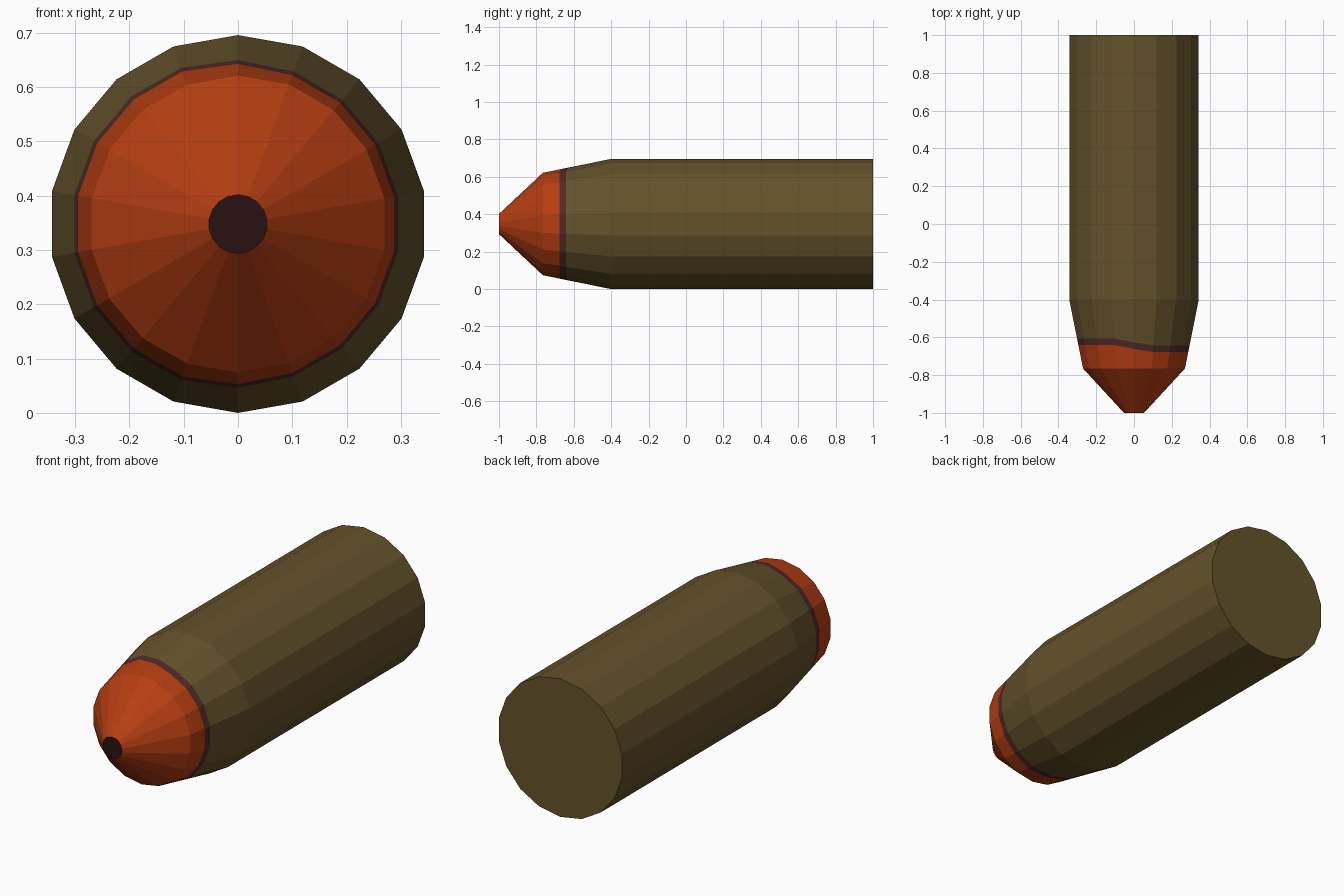
import bpy, bmesh, math

if "Cube" in bpy.data.objects:
    bpy.data.objects.remove(bpy.data.objects["Cube"])

SIDES = 18
R, R_SHOULDER, R_TIP = 0.348, 0.274, 0.054
Y_TIP, Y_SHOULDER, Y_BODY, Y_BACK = -1.0, -0.765, -0.4, 1.0


def material(name, rgb):
    """Flat colour from sRGB 0-255 values."""
    m = bpy.data.materials.new(name)
    m.diffuse_color = [((c / 255 + 0.055) / 1.055) ** 2.4 for c in rgb] + [1]
    m.use_nodes = True
    m.node_tree.nodes["Principled BSDF"].inputs["Base Color"].default_value = m.diffuse_color
    return m


mats = [material("olive casing", (100, 82, 42)),
        material("dark red band", (80, 42, 40)),
        material("orange nose", (182, 62, 18)),
        material("dark tip", (42, 17, 17))]
OLIVE, BAND, ORANGE, TIP = range(4)

bm = bmesh.new()


def taper_radius(y):
    t = (y - Y_SHOULDER) / (Y_BODY - Y_SHOULDER)
    return R_SHOULDER + t * (R - R_SHOULDER)


def ring(y_of, r_of):
    """Ring of vertices round the y axis, first vertex at the top."""
    verts = []
    for i in range(SIDES):
        a = 2 * math.pi * i / SIDES
        y = y_of(math.sin(a))
        r = r_of(y)
        verts.append(bm.verts.new((r * math.sin(a), y, R + r * math.cos(a))))
    return verts


def paint_edge(y):
    """Painted edge sits slightly further back on the left half."""
    return lambda s: y + (0.036 if s < -0.01 else 0.0 if s > 0.2 else 0.015)


# rings from the tip to the back
rings = [ring(lambda s: Y_TIP, lambda y: R_TIP),
         ring(lambda s: Y_SHOULDER, lambda y: R_SHOULDER),
         ring(paint_edge(-0.677), taper_radius),
         ring(paint_edge(-0.642), taper_radius),
         ring(lambda s: Y_BODY, lambda y: R),
         ring(lambda s: Y_BACK, lambda y: R)]

# walls, one colour per section
for a, b, mat in zip(rings, rings[1:], (ORANGE, ORANGE, BAND, OLIVE, OLIVE)):
    for i in range(SIDES):
        j = (i + 1) % SIDES
        bm.faces.new((a[i], a[j], b[j], b[i])).material_index = mat

# flat ends
bm.faces.new(rings[0]).material_index = TIP
bm.faces.new(rings[-1]).material_index = OLIVE

bmesh.ops.recalc_face_normals(bm, faces=bm.faces)
mesh = bpy.data.meshes.new("shell")
bm.to_mesh(mesh)
bm.free()
for m in mats:
    mesh.materials.append(m)
bpy.context.collection.objects.link(bpy.data.objects.new("shell", mesh))
